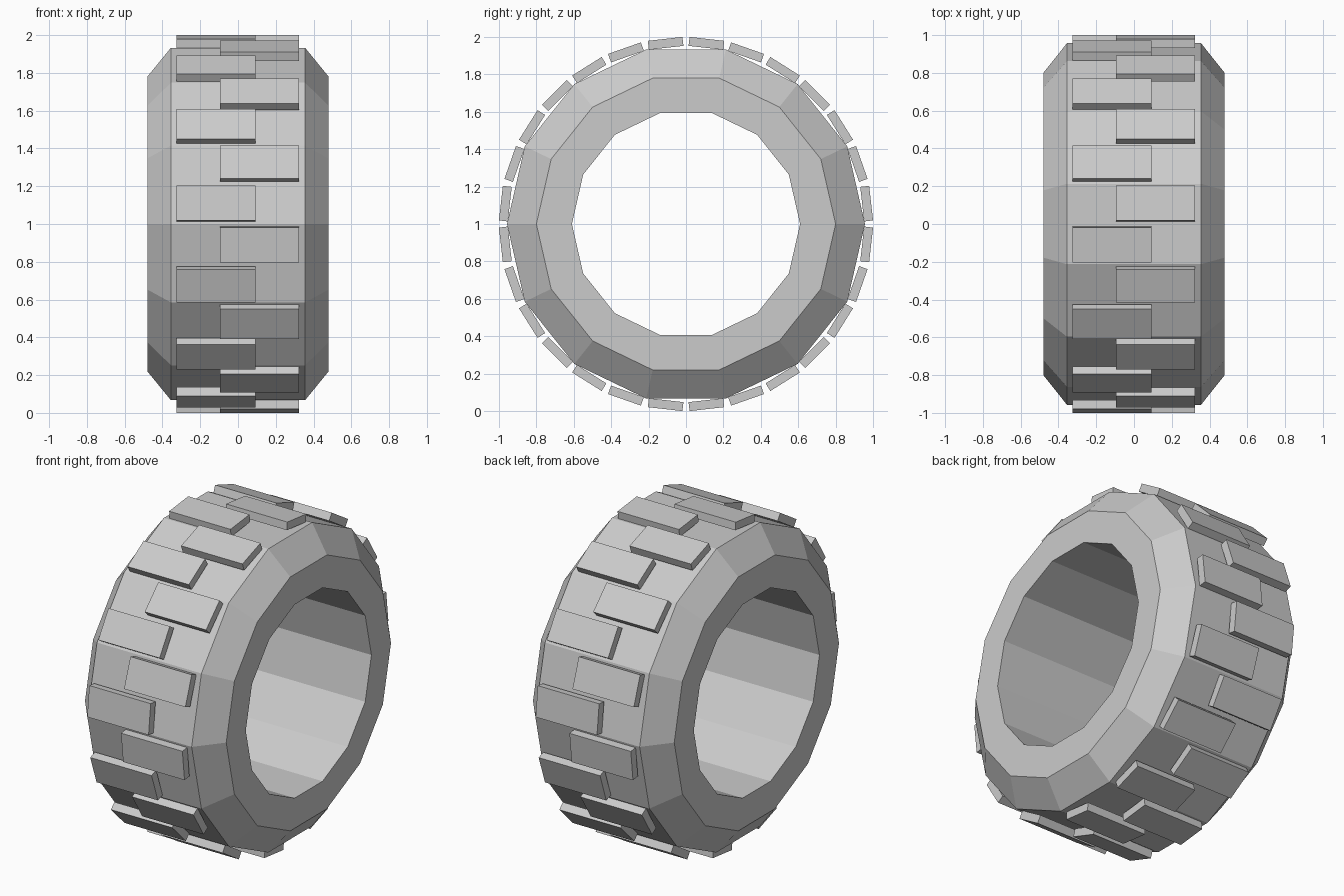
import bpy, bmesh
from math import pi, sin, cos
from mathutils import Matrix, Vector

if "Cube" in bpy.data.objects:
    bpy.data.objects.remove(bpy.data.objects["Cube"])

SIDES = 14
CENTRE = Matrix.Translation((0, 0, 1))


def finish(bm, name):
    bmesh.ops.recalc_face_normals(bm, faces=bm.faces)
    mesh = bpy.data.meshes.new(name)
    bm.to_mesh(mesh)
    bm.free()
    obj = bpy.data.objects.new(name, mesh)
    bpy.context.collection.objects.link(obj)
    return obj


# Tyre body: (x, radius) profile swept around the x axis
profile = [(-0.48, 0.61), (-0.48, 0.80), (-0.355, 0.957),
           (0.355, 0.957), (0.48, 0.80), (0.48, 0.61)]
bm = bmesh.new()
rings = []
for i in range(SIDES):
    a = 2 * pi * i / SIDES
    rings.append([bm.verts.new((x, -r * cos(a), 1 + r * sin(a))) for x, r in profile])
for i in range(SIDES):
    r0, r1 = rings[i], rings[(i + 1) % SIDES]
    for j in range(len(profile)):
        k = (j + 1) % len(profile)
        bm.faces.new((r0[j], r0[k], r1[k], r1[j]))
finish(bm, "tyre_body")


# Tread blocks: two staggered rows, alternating around the tyre
def tread_row(name, x_min, x_max, offset):
    bm = bmesh.new()
    r_in, r_out, length = 0.948, 0.996, 0.186
    for i in range(SIDES):
        a = 2 * pi * (2 * i + offset + 0.5) / (2 * SIDES)
        m = (CENTRE @ Matrix.Rotation(-a, 4, 'X')
             @ Matrix.Translation(((x_min + x_max) / 2, -(r_in + r_out) / 2, 0))
             @ Matrix.Diagonal((x_max - x_min, r_out - r_in, length, 1)))
        bmesh.ops.create_cube(bm, size=1, matrix=m)
    finish(bm, name)


tread_row("tread_blocks_left", -0.325, 0.092, 0)
tread_row("tread_blocks_right", -0.095, 0.322, 1)
